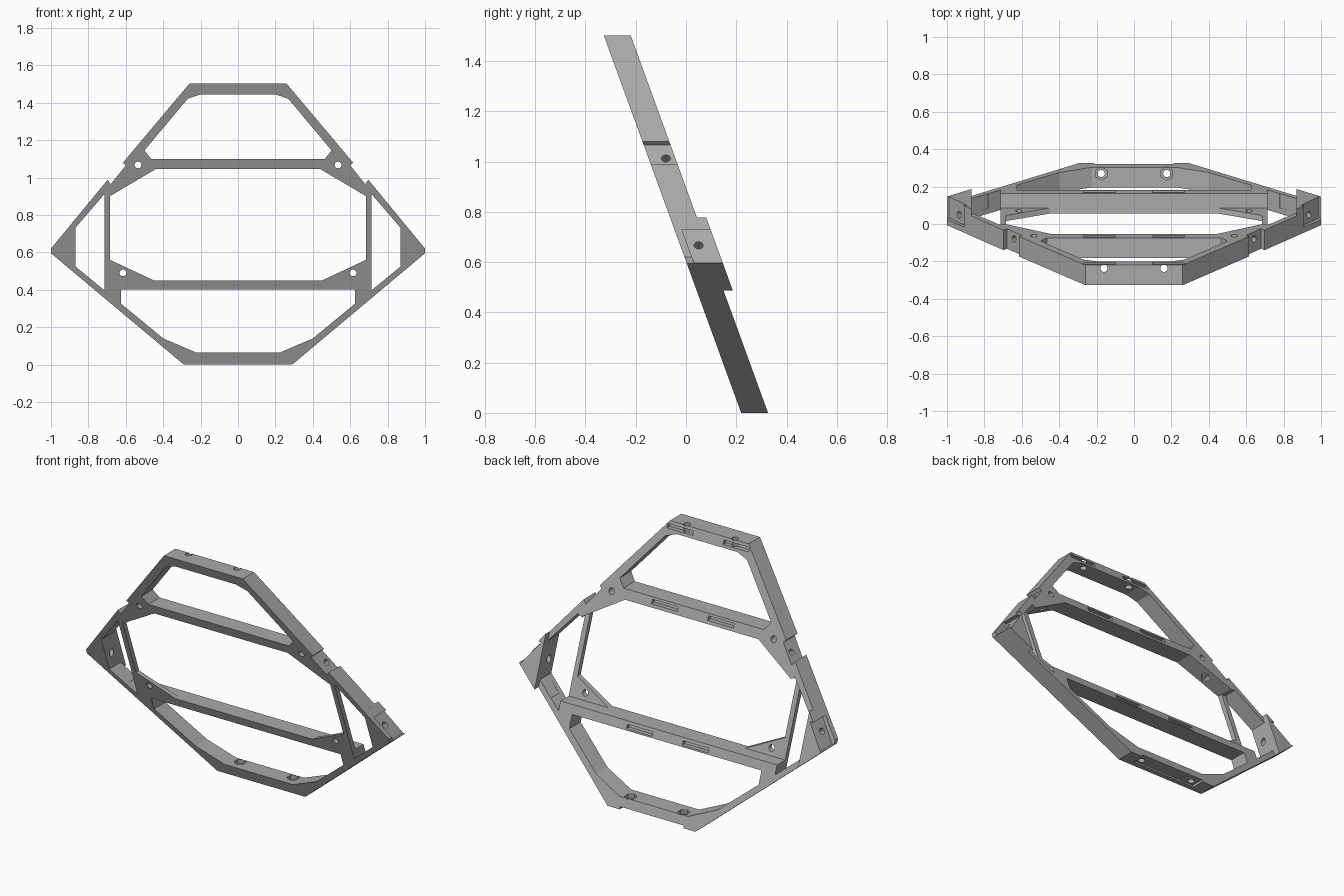
import bpy, bmesh, math
from mathutils import Vector

cube = bpy.data.objects.get("Cube")
if cube:
    bpy.data.objects.remove(cube, do_unlink=True)

DEPTH = 0.107                    # frame depth along y
PLATE = 0.03                     # thin front layer of posts and gussets
SLOPE = math.tan(math.radians(20))


def front_y(z):
    return 0.2195 - SLOPE * z


def finish(bm, name):
    bmesh.ops.recalc_face_normals(bm, faces=bm.faces)
    mesh = bpy.data.meshes.new(name)
    bm.to_mesh(mesh)
    bm.free()
    ob = bpy.data.objects.new(name, mesh)
    bpy.context.collection.objects.link(ob)
    return ob


def prism(name, points, near, far):
    """Front outline pushed back along y, leaning with the frame."""
    bm = bmesh.new()
    rings = [[bm.verts.new((x, front_y(z) + d, z)) for x, z in points]
             for d in (near, far)]
    bm.faces.new(rings[0])
    bm.faces.new(rings[1])
    n = len(points)
    for i in range(n):
        j = (i + 1) % n
        bm.faces.new((rings[0][i], rings[0][j], rings[1][j], rings[1][i]))
    return finish(bm, name)


def rod(name, centre, axis, length, radius, sides=20):
    bm = bmesh.new()
    bmesh.ops.create_cone(bm, cap_ends=True, segments=sides, radius1=radius,
                          radius2=radius, depth=length)
    turn = Vector((0, 0, 1)).rotation_difference(Vector(axis)).to_matrix()
    for v in bm.verts:
        v.co = turn @ v.co + Vector(centre)
    return finish(bm, name)


def both(half):
    return half + [(-x, z) for x, z in reversed(half)]


def side(points, s):
    return [(s * x, z) for x, z in points]


def box(x0, x1, z0, z1):
    return [(x0, z0), (x1, z0), (x1, z1), (x0, z1)]


def combine(target, tool, operation="DIFFERENCE"):
    tool.hide_render = True
    mod = target.modifiers.new("join", "BOOLEAN")
    mod.operation, mod.solver, mod.object = operation, "EXACT", tool
    bpy.context.view_layer.update()
    graph = bpy.context.evaluated_depsgraph_get()
    mesh = bpy.data.meshes.new_from_object(target.evaluated_get(graph))
    target.modifiers.clear()
    target.data = mesh
    bpy.data.objects.remove(tool, do_unlink=True)


# Outer body with the stepped shoulders
frame = prism("frame", both([
    (0.26, 1.502), (0.615, 1.08), (0.6, 1.065), (0.68, 0.965), (0.697, 0.988),
    (1.0, 0.62), (1.0, 0.595), (0.29, 0.0)]), 0, DEPTH)


def cut(tool):
    combine(frame, tool)


# Rear tabs on the side corners
for s in (1, -1):
    combine(frame, prism("tab", side([(0.87, 0.778), (1, 0.62), (1, 0.595),
                                      (0.87, 0.486)], s), 0.06, DEPTH + 0.037), "UNION")

# Upper, middle and lower openings
cut(prism("upper_opening", both([(0.2, 1.445), (0.27, 1.42), (0.5, 1.145),
                                 (0.465, 1.1)]), -0.1, 0.3))
cut(prism("middle_opening", both([(0.44, 1.045), (0.685, 0.9), (0.685, 0.56),
                                  (0.45, 0.45)]), -0.1, 0.3))
cut(prism("lower_opening", both([(0.625, 0.4), (0.625, 0.325), (0.4, 0.14),
                                 (0.225, 0.065)]), -0.1, 0.3))
# Clear the space behind the posts and gussets
cut(prism("rear_opening", both([(0.43, 1.045), (0.685, 0.895), (0.715, 0.905),
                                (0.87, 0.73), (0.87, 0.525), (0.78, 0.45)]), PLATE, 0.3))

for s in (1, -1):
    # Triangular side openings and the recess behind each corner plate
    cut(prism("side_opening", side([(0.715, 0.91), (0.87, 0.73), (0.87, 0.525),
                                    (0.715, 0.398)], s), -0.1, 0.3))
    cut(prism("corner_recess", side([(0.887, 0.73), (1.1, 0.73), (1.1, 0.597),
                                     (0.988, 0.597)], s), PLATE, 0.3))
    # Screw holes through the gussets, upper joints, top bar and bottom bar
    for x, z in ((0.615, 0.49), (0.535, 1.067)):
        cut(rod("hole", (s * x, front_y(z) + 0.05, z), (0, 1, 0), 0.5, 0.018))
    cut(rod("hole", (s * 0.16, -0.237, 1.48), (0, 0, 1), 0.15, 0.019))
    cut(rod("hole", (s * 0.175, 0.27, 0.03), (0, 0, 1), 0.15, 0.019))
    cut(rod("nut_pocket", (s * 0.175, 0.27, 0.065), (0, 0, 1), 0.05, 0.035, 6))
    # Angled screw holes in the outer walls
    upper = Vector((s * 0.78, 0, 0.62))
    cut(rod("hole", Vector((s * 0.645, -0.08, 1.015)) - upper * 0.05, upper, 0.25, 0.018))
    cut(rod("nut_pocket", Vector((s * 0.645, -0.08, 1.015)) - upper * 0.12,
            upper, 0.08, 0.033, 6))
    cut(rod("hole", (s * 0.92, 0.05, 0.655), upper, 0.16, 0.018))
    cut(rod("hole", (s * 0.92, 0.085, 0.545), (s * 0.64, 0, -0.77), 0.13, 0.018))
    # Slots in the back of the cross bars
    for z in (0.42, 1.075, 1.473):
        cut(prism("slot", side(box(0.1, 0.27, z - 0.012, z + 0.012), s), 0.08, 0.2))

# Shallow recess under the bottom bar
cut(prism("base_recess", box(-0.21, 0.21, -0.05, 0.014), PLATE, 0.3))

# One grey finish
grey = bpy.data.materials.new("grey_plastic")
grey.use_nodes = True
colour = (0.4, 0.4, 0.4, 1)
grey.diffuse_color = colour
grey.node_tree.nodes["Principled BSDF"].inputs["Base Color"].default_value = colour
frame.data.materials.clear()
frame.data.materials.append(grey)
for face in frame.data.polygons:
    face.material_index = 0
    face.use_smooth = False
